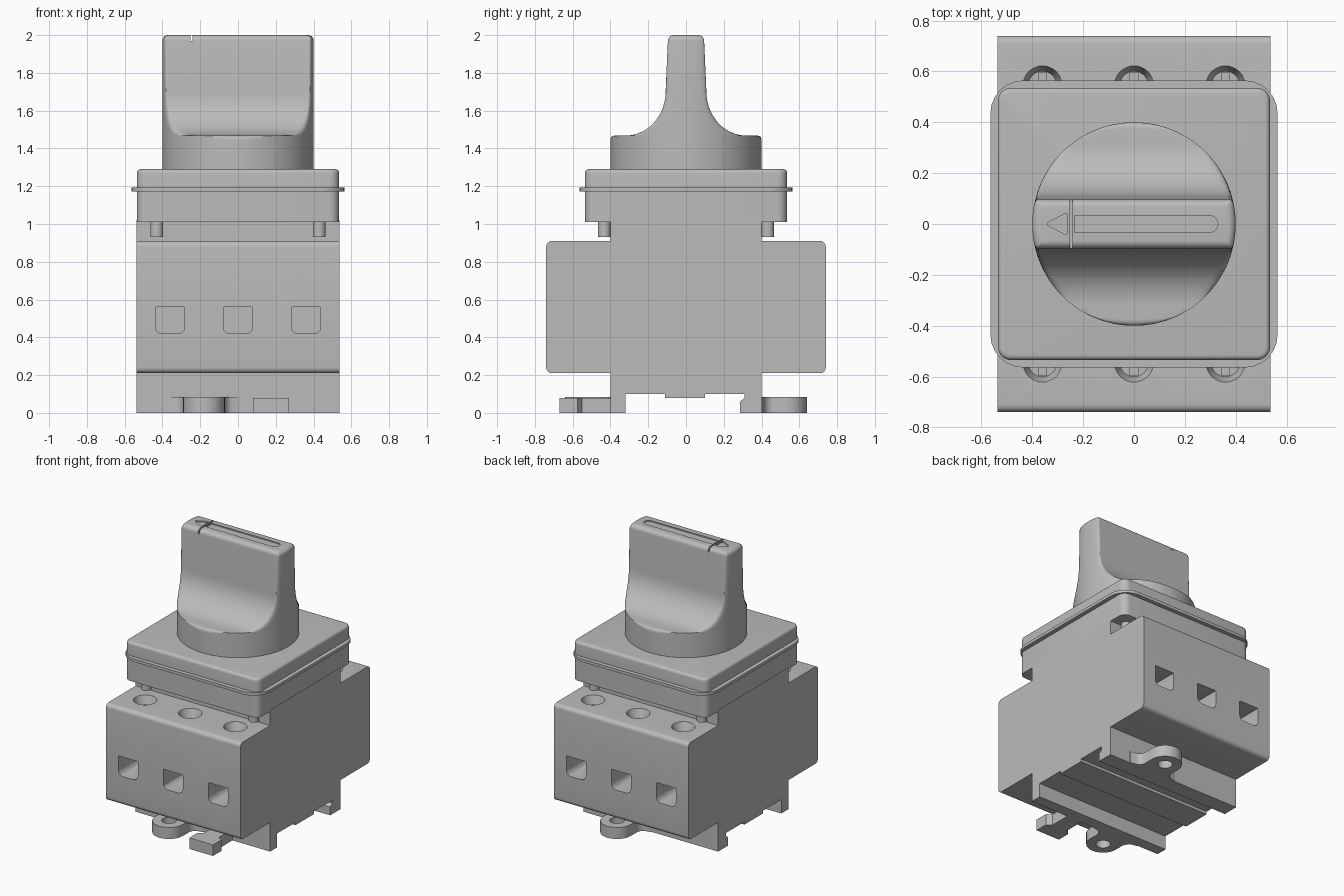
import bpy, bmesh, math
from mathutils import Vector

if "Cube" in bpy.data.objects:
    bpy.data.objects.remove(bpy.data.objects["Cube"])

grey = bpy.data.materials.new("plain_grey")
grey.use_nodes = True
colour = (0.5, 0.5, 0.5, 1)
grey.diffuse_color = colour
grey.node_tree.nodes["Principled BSDF"].inputs["Base Color"].default_value = colour


def loft(name, rings):
    """Solid through equally sized closed rings of points."""
    bm = bmesh.new()
    loops = [[bm.verts.new(p) for p in ring] for ring in rings]
    n = len(loops[0])
    for a, b in zip(loops, loops[1:]):
        for i in range(n):
            j = (i + 1) % n
            bm.faces.new((a[i], a[j], b[j], b[i]))
    bm.faces.new(loops[0])
    bm.faces.new(loops[-1])
    bmesh.ops.recalc_face_normals(bm, faces=bm.faces)
    mesh = bpy.data.meshes.new(name)
    bm.to_mesh(mesh)
    bm.free()
    mesh.materials.append(grey)
    ob = bpy.data.objects.new(name, mesh)
    bpy.context.collection.objects.link(ob)
    return ob


def rounded(corners, steps=6):
    """Outline whose corners (a, b, radius) are rounded."""
    out = []
    for i, (a, b, r) in enumerate(corners):
        p = Vector((a, b))
        if r == 0:
            out.append(p)
            continue
        u = (Vector(corners[i - 1][:2]) - p).normalized()
        v = (Vector(corners[(i + 1) % len(corners)][:2]) - p).normalized()
        half = u.angle(v) / 2
        d = r / math.tan(half)
        centre = p + (u + v).normalized() * r / math.sin(half)
        start, end = p + u * d - centre, p + v * d - centre
        sweep = start.angle_signed(end)
        for k in range(steps + 1):
            t = -sweep * k / steps
            c, s = math.cos(t), math.sin(t)
            out.append(centre + Vector((start.x * c - start.y * s,
                                        start.x * s + start.y * c)))
    clean = [p for i, p in enumerate(out) if (p - out[i - 1]).length > 1e-5]
    return clean


def prism(name, outline, axis, lo, hi):
    place = {"X": lambda p, h: (h, p[0], p[1]),
             "Y": lambda p, h: (p[0], h, p[1]),
             "Z": lambda p, h: (p[0], p[1], h)}[axis]
    return loft(name, [[place(p, h) for p in outline] for h in (lo, hi)])


def box(name, x0, x1, y0, y1, z0, z1):
    return prism(name, [(x0, y0), (x1, y0), (x1, y1), (x0, y1)], "Z", z0, z1)


def turned(name, x, y, profile, n=32):
    """Round part from (radius, height) pairs."""
    ang = [2 * math.pi * i / n for i in range(n)]
    return loft(name, [[(x + r * math.cos(t), y + r * math.sin(t), z)
                        for t in ang] for r, z in profile])


def square_ring(h, r, z):
    pts = rounded([(-h, -h, r), (h, -h, r), (h, h, r), (-h, h, r)])
    return [(p.x, p.y, z) for p in pts]


def cut(ob, cutter):
    mod = ob.modifiers.new("cut", "BOOLEAN")
    mod.operation, mod.solver, mod.object = "DIFFERENCE", "EXACT", cutter
    bpy.context.view_layer.objects.active = ob
    bpy.ops.object.modifier_apply(modifier=mod.name)
    bpy.data.objects.remove(cutter)


# Switch body: one side profile with rail slot, extruded across the width
right_half = [(0.10, 0.08, 0), (0.10, 0.1, 0), (0.31, 0.1, 0), (0.31, 0.078, 0),
              (0.285, 0.06, 0), (0.285, 0, 0), (0.4, 0, 0), (0.4, 0.21, 0),
              (0.74, 0.21, 0.03), (0.74, 0.91, 0.03), (0.4, 0.91, 0), (0.4, 1.02, 0)]
left_half = [(-0.4, 1.02, 0), (-0.4, 0.91, 0), (-0.74, 0.91, 0.03), (-0.74, 0.21, 0.03),
             (-0.4, 0.21, 0), (-0.4, 0, 0), (-0.32, 0, 0), (-0.32, 0.1, 0),
             (-0.11, 0.1, 0), (-0.11, 0.08, 0)]
body = prism("switch_body", rounded(right_half + left_half), "X", -0.537, 0.537)

# Wire pockets and screw wells, front and back
for side in (-1, 1):
    for x in (-0.36, 0, 0.36):
        pocket = rounded([(x - 0.078, 0.42, 0.035), (x + 0.078, 0.42, 0.035),
                          (x + 0.078, 0.56, 0.006), (x - 0.078, 0.56, 0.006)], 3)
        cut(body, prism("pocket_cutter", pocket, "Y", side * 0.45, side * 0.8))
        y = side * 0.545
        cut(body, turned("well_cutter", x, y, [(0.056, 0.85), (0.077, 0.91), (0.077, 0.95)]))
        cut(body, box("slot_cutter", x - 0.015, x + 0.015, y - 0.05, y + 0.05, 0.82, 0.87))

# Collar, gasket and cover plate
loft("collar", [square_ring(0.535, 0.05, z) for z in (1.01, 1.175)])
loft("gasket", [square_ring(0.565, 0.13, z) for z in (1.172, 1.193)])
plate = [square_ring(0.535, 0.05, 1.185)]
for k in range(6):
    a = k / 5 * math.pi / 2
    inset = 0.02 * (1 - math.cos(a))
    plate.append(square_ring(0.535 - inset, 0.05 - inset, 1.27 + 0.02 * math.sin(a)))
loft("cover_plate", plate)

# Pins under the collar corners
for sx in (-1, 1):
    for sy in (-1, 1):
        turned("collar_pin", sx * 0.43, sy * 0.433, [(0.034, 0.93), (0.034, 1.03)], 20)

# Mounting ears, one turned half round from the other
ear_shape = [(-0.19, 0.37, 0), (-0.19, 0.405, 0), (-0.11, 0.42, 0.05), (-0.11, 0.64, 0.11),
             (0.11, 0.64, 0.11), (0.11, 0.42, 0.05), (0.19, 0.405, 0), (0.19, 0.37, 0)]
for s, label in ((1, "rear_ear"), (-1, "front_ear")):
    outline = [(s * (p.x + 0.18), s * p.y) for p in rounded(ear_shape, 10)]
    ear = prism(label, outline, "Z", 0, 0.083)
    cut(ear, turned("hole_cutter", s * 0.18, s * 0.53, [(0.048, -0.1), (0.048, 0.2)]))

# Rail release tab
tab = [(0.115, -0.37), (0.115, -0.55), (0.08, -0.575), (0.08, -0.67),
       (0.27, -0.67), (0.27, -0.575), (0.235, -0.55), (0.235, -0.37)]
prism("release_tab", tab, "Z", 0, 0.08)


# Rotary knob: round rings pinched to a blade as they rise
def soft_min(a, b, k=0.03):
    h = max(k - abs(a - b), 0) / k
    return min(a, b) - h * h * k / 4


def knob_ring(z, radius, half_width, n=160):
    ring = []
    for i in range(n):
        t = 2 * math.pi * i / n
        y = radius * math.sin(t)
        ring.append((radius * math.cos(t),
                     math.copysign(soft_min(abs(y), half_width), y), z))
    return ring


quarter = [k / 14 * math.pi / 2 for k in range(15)]
knob_rings = [knob_ring(1.28, 0.4, 0.5)]
knob_rings += [knob_ring(1.428 + 0.04 * math.sin(a), 0.4, 0.37 + 0.06 * math.cos(a))
               for a in quarter]
knob_rings += [knob_ring(1.70 - 0.232 * math.cos(a), 0.4, 0.32 - 0.212 * math.sin(a))
               for a in quarter]
knob_rings += [knob_ring(1.97 + 0.03 * math.sin(a), 0.37 + 0.03 * math.cos(a),
                         0.066 + 0.03 * math.cos(a)) for a in quarter[::2]]
knob = loft("knob", knob_rings)

# Pointer marks sunk in the top of the knob
cut(knob, box("groove_cutter", -0.252, -0.242, -0.15, 0.15, 1.97, 2.1))
bar = rounded([(-0.235, -0.033, 0), (0.33, -0.033, 0.033),
               (0.33, 0.033, 0.033), (-0.235, 0.033, 0)])
cut(knob, prism("bar_cutter", bar, "Z", 1.992, 2.1))
arrow = rounded([(-0.35, 0, 0.008), (-0.262, -0.045, 0.006), (-0.262, 0.045, 0.006)], 3)
cut(knob, prism("arrow_cutter", arrow, "Z", 1.992, 2.1))

# Smooth rounded faces while keeping edges crisp
bpy.ops.object.select_all(action="DESELECT")
for ob in bpy.context.collection.objects:
    if ob.type == "MESH":
        ob.select_set(True)
        bpy.context.view_layer.objects.active = ob
bpy.ops.object.shade_smooth_by_angle(angle=math.radians(30))
